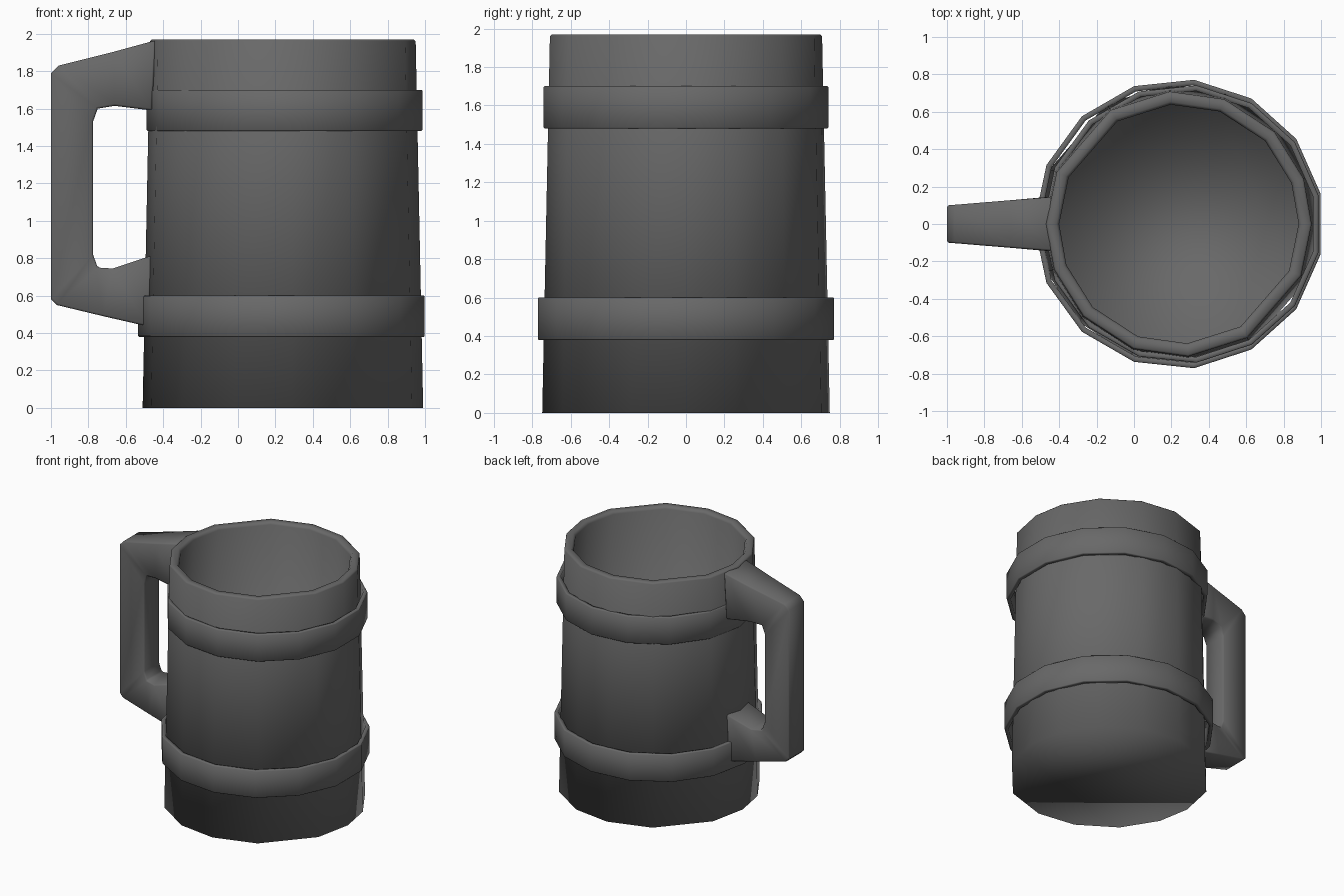
import bpy, bmesh
from math import sin, cos, radians

if "Cube" in bpy.data.objects:
    bpy.data.objects.remove(bpy.data.objects["Cube"])

CX = 0.24  # centre line of the mug

dark = bpy.data.materials.new("dark_grey")
dark.diffuse_color = (0.14, 0.14, 0.14, 1)
dark.use_nodes = True
dark.node_tree.nodes["Principled BSDF"].inputs["Base Color"].default_value = dark.diffuse_color


def finish(name, bm, angle):
    bmesh.ops.recalc_face_normals(bm, faces=bm.faces)
    me = bpy.data.meshes.new(name)
    bm.to_mesh(me)
    bm.free()
    me.materials.append(dark)
    ob = bpy.data.objects.new(name, me)
    bpy.context.collection.objects.link(ob)
    bpy.ops.object.select_all(action='DESELECT')
    ob.select_set(True)
    bpy.context.view_layer.objects.active = ob
    bpy.ops.object.shade_smooth_by_angle(angle=radians(angle))
    return ob


def skin(bm, rings, closed):
    """Quads between successive rings; ends are capped or joined."""
    n = len(rings[0])
    pairs = list(zip(rings, rings[1:]))
    if closed:
        pairs.append((rings[-1], rings[0]))
    else:
        bm.faces.new(rings[0])
        bm.faces.new(rings[-1])
    for a, b in pairs:
        for i in range(n):
            j = (i + 1) % n
            bm.faces.new((a[i], a[j], b[j], b[i]))


def lathe(name, profile, angles, closed=False, cx=CX):
    bm = bmesh.new()
    rings = [[bm.verts.new((cx + r * cos(radians(a)), r * sin(radians(a)), z))
              for a in angles] for r, z in profile]
    skin(bm, rings, closed)
    return finish(name, bm, 100)


# Hollow body: hand-cut, slightly uneven sides, softly shaded throughout
half = [0, 20, 44, 70, 94, 121, 157]
sides = half + [a + 180 for a in half]
lathe("mug_body", [(0.75, 0), (0.71, 1.96), (0.70, 1.97), (0.655, 1.97),
                   (0.64, 1.95), (0.645, 0.15)], sides)

# Two thin hoops around the body
hoop_sides = [180 + 24 * i for i in range(15)]
for name, r, z0, z1, cx in (("lower_hoop", 0.775, 0.38, 0.60, CX),
                            ("upper_hoop", 0.745, 1.48, 1.70, 0.257)):
    c, t = 0.005, 0.03
    lathe(name, [(r - t, z0), (r - c, z0), (r, z0 + c),
                 (r, z1 - c), (r - c, z1), (r - t, z1)], hoop_sides, True, cx)

# Handle: stations of outer and inner points, wider toward the body
stations = [((-0.44, 1.965), (-0.46, 1.59)), ((-0.66, 1.905), (-0.66, 1.615)),
            ((-0.96, 1.83), (-0.75, 1.60)), ((-1.0, 1.79), (-0.775, 1.53)),
            ((-1.0, 0.58), (-0.775, 0.82)), ((-0.97, 0.55), (-0.75, 0.75)),
            ((-0.72, 0.49), (-0.67, 0.745)), ((-0.48, 0.435), (-0.46, 0.815))]
bm = bmesh.new()
rings = []
for (xo, zo), (xi, zi) in stations:
    w = 0.10 + 0.08 * (xo + 1)
    rings.append([bm.verts.new(p) for p in
                  ((xo, -w, zo), (xo, w, zo), (xi, w, zi), (xi, -w, zi))])
skin(bm, rings, False)
handle = finish("handle", bm, 100)
bev = handle.modifiers.new("soft_edges", 'BEVEL')
bev.width = 0.01
bev.segments = 1
bev.limit_method = 'ANGLE'
bev.angle_limit = radians(65)
